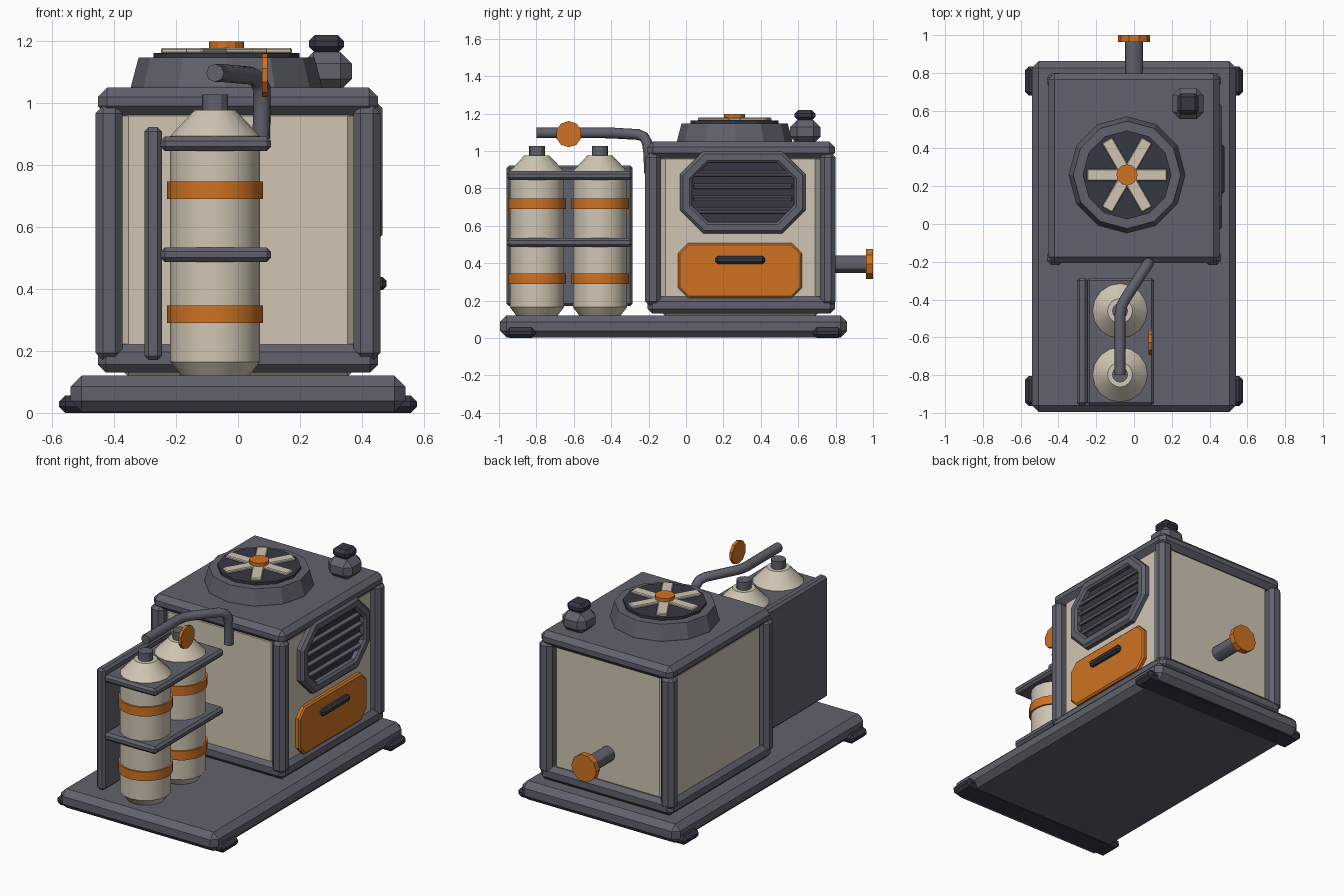
import bpy, bmesh, math
from mathutils import Vector, Matrix

if "Cube" in bpy.data.objects:
    bpy.data.objects.remove(bpy.data.objects["Cube"])


def material(name, rgb):
    m = bpy.data.materials.new(name)
    m.use_nodes = True
    m.diffuse_color = (*rgb, 1)
    m.node_tree.nodes["Principled BSDF"].inputs["Base Color"].default_value = (*rgb, 1)
    return m


GREY = material("slate grey", (0.118, 0.12, 0.15))
DARK = material("dark charcoal", (0.036, 0.038, 0.056))
CREAM = material("warm cream", (0.63, 0.56, 0.45))
ORANGE = material("safety orange", (0.62, 0.17, 0.016))


def finish(name, bm, mat, smooth=False):
    bmesh.ops.recalc_face_normals(bm, faces=bm.faces)
    me = bpy.data.meshes.new(name)
    bm.to_mesh(me)
    bm.free()
    me.materials.append(mat)
    ob = bpy.data.objects.new(name, me)
    bpy.context.collection.objects.link(ob)
    if smooth:
        bpy.ops.object.select_all(action='DESELECT')
        ob.select_set(True)
        bpy.context.view_layer.objects.active = ob
        bpy.ops.object.shade_smooth_by_angle(angle=math.radians(30))
    return ob


def box(name, mat, x, y, z, bevel=0.0, turn=None):
    """Chamfered box from (min, max) pairs."""
    bm = bmesh.new()
    bmesh.ops.create_cube(bm, size=1)
    spans = (x, y, z)
    size = [b - a for a, b in spans]
    bmesh.ops.scale(bm, vec=size, verts=bm.verts)
    if bevel:
        bmesh.ops.bevel(bm, geom=bm.edges[:], offset=bevel, segments=1, affect='EDGES')
    if turn:
        bmesh.ops.transform(bm, matrix=turn, verts=bm.verts)
    bmesh.ops.translate(bm, vec=[(a + b) / 2 for a, b in spans], verts=bm.verts)
    return finish(name, bm, mat)


def loft(bm, rings, cap=True, closed=False):
    """Skin a list of equal-length point rings."""
    rows = [[bm.verts.new(p) for p in r] for r in rings]
    n = len(rows[0])
    pairs = list(zip(rows, rows[1:])) + ([(rows[-1], rows[0])] if closed else [])
    for a, b in pairs:
        for i in range(n):
            j = (i + 1) % n
            bm.faces.new((a[i], a[j], b[j], b[i]))
    if cap and not closed:
        bm.faces.new(rows[0])
        bm.faces.new(rows[-1])


def lathe(name, mat, profile, centre, axis='Z', sides=12, smooth=False):
    """Solid of revolution from (radius, height) pairs."""
    bm = bmesh.new()
    loft(bm, [[(r * math.cos(math.tau * i / sides), r * math.sin(math.tau * i / sides), h)
               for i in range(sides)] for r, h in profile])
    up = {'X': (1, 0, 0), 'Y': (0, 1, 0), 'Z': (0, 0, 1)}[axis]
    rot = Vector((0, 0, 1)).rotation_difference(Vector(up)).to_matrix().to_4x4()
    bmesh.ops.transform(bm, matrix=Matrix.Translation(centre) @ rot, verts=bm.verts)
    return finish(name, bm, mat, smooth)


def octagon(x, y, z, cut, inset=0.0):
    """Clipped-corner rectangle facing +x."""
    (a, b), (c, d) = (y[0] + inset, y[1] - inset), (z[0] + inset, z[1] - inset)
    k = cut - inset * 0.586
    return [(x, a + k, c), (x, b - k, c), (x, b, c + k), (x, b, d - k),
            (x, b - k, d), (x, a + k, d), (x, a, d - k), (x, a, c + k)]


# Base slab and cross skids
box("base_slab", GREY, (-0.54, 0.54), (-0.995, 0.862), (0.003, 0.12), 0.035)
for name, y in (("front_skid", (-0.963, -0.805)), ("rear_skid", (0.68, 0.835))):
    box(name, DARK, (-0.577, 0.577), y, (0, 0.056), 0.02)

# Housing: cream core inside a chamfered frame
box("housing_core", CREAM, (-0.425, 0.425), (-0.182, 0.762), (0.116, 1.03), 0.072)
box("housing_roof", GREY, (-0.452, 0.452), (-0.206, 0.796), (0.96, 1.05), 0.03)
for sx in (-1, 1):
    side = "left" if sx > 0 else "right"
    xs = sorted((sx * 0.372, sx * 0.46))
    for end, y in (("front", (-0.218, -0.135)), ("rear", (0.717, 0.8))):
        box(f"{side}_{end}_post", GREY, xs, y, (0.17, 0.99), 0.024)
    box(f"{side}_sill", GREY, sorted((sx * 0.365, sx * 0.452)), (-0.206, 0.796), (0.13, 0.222), 0.026)
for end, y in (("front", (-0.206, -0.12)), ("rear", (0.71, 0.796))):
    box(f"{end}_sill", GREY, (-0.45, 0.45), y, (0.13, 0.222), 0.026)

# Roof fan
FAN = Vector((-0.037, 0.26, 0))
lathe("fan_cowl", GREY, [(0.308, 1.04), (0.308, 1.055), (0.284, 1.146)], FAN)
lathe("fan_recess", DARK, [(0.235, 1.14), (0.235, 1.162)], FAN)
for i in range(6):
    a = math.radians(60 * i)
    c = FAN + Vector((math.cos(a), math.sin(a), 0)) * 0.122
    box(f"fan_blade_{i + 1}", CREAM, (c.x - 0.09, c.x + 0.09), (c.y - 0.032, c.y + 0.032),
        (1.16, 1.178), 0.005, Matrix.Rotation(a, 4, 'Z'))
lathe("fan_hub", ORANGE, [(0.056, 1.155), (0.056, 1.198)], FAN)

# Roof exhaust
box("exhaust_box", GREY, (0.205, 0.368), (0.555, 0.72), (1.04, 1.165), 0.038)
box("exhaust_cap", DARK, (0.229, 0.342), (0.58, 0.692), (1.162, 1.22), 0.02)

# Rear outlet
lathe("outlet_pipe", GREY, [(0.047, 0.74), (0.047, 0.975)], (0, 0, 0.395), 'Y', 12, True)
lathe("outlet_flange", ORANGE, [(0.085, 0.963), (0.085, 1.0)], (0, 0, 0.395), 'Y', 10)

# Side vent: clipped frame, dark backing, slats
VY, VZ, CUT = (-0.032, 0.64), (0.558, 1.0), 0.125
bm = bmesh.new()
loft(bm, [octagon(0.40, VY, VZ, CUT), octagon(0.45, VY, VZ, CUT),
          octagon(0.466, VY, VZ, CUT, 0.016), octagon(0.466, VY, VZ, CUT, 0.05),
          octagon(0.455, VY, VZ, CUT, 0.063), octagon(0.40, VY, VZ, CUT, 0.063)], closed=True)
finish("vent_frame", bm, GREY)
bm = bmesh.new()
loft(bm, [octagon(0.40, VY, VZ, CUT, 0.04), octagon(0.43, VY, VZ, CUT, 0.04)])
finish("vent_backing", bm, DARK)
for i in range(4):
    z = 0.68 + i * 0.066
    box(f"vent_slat_{i + 1}", GREY, (0.428, 0.456), (0.04, 0.568), (z - 0.011, z + 0.011), 0.004,
        Matrix.Rotation(math.radians(25), 4, 'Y'))

# Side drawer and handle
DY, DZ = (-0.043, 0.62), (0.214, 0.508)
bm = bmesh.new()
loft(bm, [octagon(0.40, DY, DZ, 0.055), octagon(0.443, DY, DZ, 0.055),
          octagon(0.452, DY, DZ, 0.055, 0.01)])
finish("drawer_panel", bm, ORANGE)
box("drawer_handle", DARK, (0.44, 0.479), (0.158, 0.422), (0.396, 0.438), 0.012)

# Bottle rack
box("rack_back", GREY, (-0.302, -0.246), (-0.96, -0.285), (0.17, 0.922), 0.014)
for name, z in (("upper_shelf", (0.845, 0.892)), ("middle_shelf", (0.487, 0.534))):
    box(name, GREY, (-0.25, 0.107), (-0.96, -0.285), z, 0.014)

# Gas bottles with bands
for tag, y in (("front", -0.797), ("rear", -0.46)):
    at = (-0.074, y, 0)
    lathe(f"{tag}_bottle", CREAM, [(0.107, 0.116), (0.145, 0.165), (0.145, 0.893), (0.066, 0.977)],
          at, 'Z', 16, True)
    lathe(f"{tag}_bottle_neck", GREY, [(0.042, 0.96), (0.042, 1.027)], at, 'Z', 12, True)
    for level, z in (("lower", 0.29), ("upper", 0.69)):
        lathe(f"{tag}_{level}_band", ORANGE, [(0.155, z), (0.155, z + 0.056)], at, 'Z', 16, True)

# Feed pipe swept along a bending path
curve = bpy.data.curves.new("feed_pipe_path", 'CURVE')
curve.dimensions = '3D'
curve.bevel_depth = 0.029
curve.bevel_resolution = 2
curve.use_fill_caps = True
path = [(-0.074, -0.8, 1.097), (-0.074, -0.48, 1.097), (-0.066, -0.435, 1.097),
        (-0.045, -0.395, 1.096), (0.045, -0.255, 1.088), (0.065, -0.225, 1.075),
        (0.077, -0.208, 1.045), (0.078, -0.2, 0.99), (0.074, -0.195, 0.88)]
spline = curve.splines.new('POLY')
spline.points.add(len(path) - 1)
for p, co in zip(spline.points, path):
    p.co = (*co, 1)
curve.materials.append(GREY)
pipe = bpy.data.objects.new("feed_pipe", curve)
bpy.context.collection.objects.link(pipe)

# Valve wheel beside the pipe
lathe("valve_wheel", ORANGE, [(0.07, 0.077), (0.07, 0.095)], (0, -0.627, 1.09), 'X', 10)
